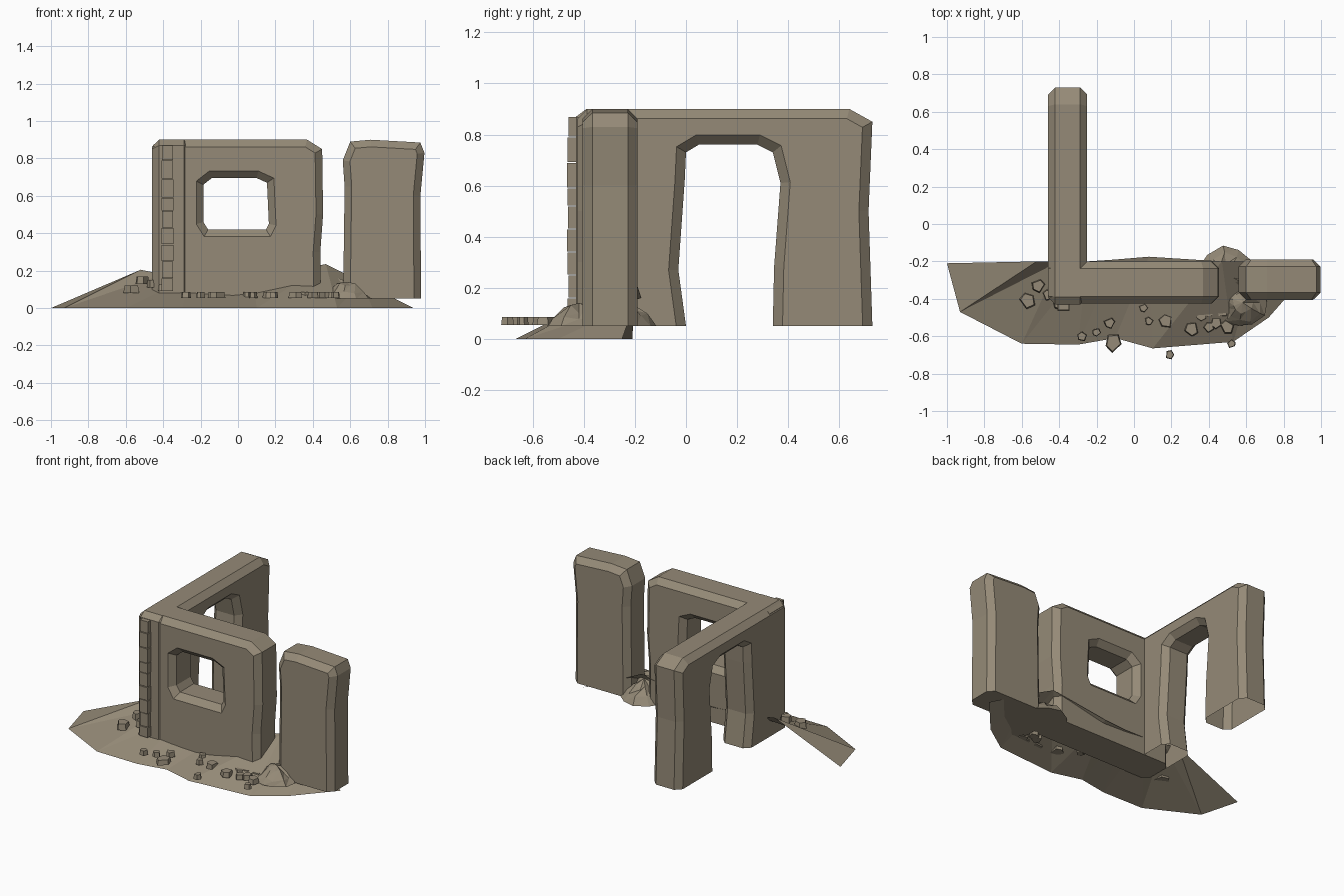
import bpy, bmesh, math, random
from mathutils import Matrix, Vector

if "Cube" in bpy.data.objects:
    bpy.data.objects.remove(bpy.data.objects["Cube"])

random.seed(4)
stone = bpy.data.materials.new("weathered stone")
stone.diffuse_color = (0.30, 0.255, 0.185, 1)
stone.use_nodes = True
stone.node_tree.nodes["Principled BSDF"].inputs["Base Color"].default_value = stone.diffuse_color


def finish(name, bm, recalc=True):
    if recalc:
        bmesh.ops.recalc_face_normals(bm, faces=bm.faces[:])
    me = bpy.data.meshes.new(name)
    bm.to_mesh(me)
    bm.free()
    me.materials.append(stone)
    ob = bpy.data.objects.new(name, me)
    bpy.context.collection.objects.link(ob)
    return ob


def wall(name, outlines, lo, hi, side=False, chamfer=0.038):
    """Chamfered slab from (u, z) outlines, cut flat at z = 0.05."""
    cu = bpy.data.curves.new(name + "_profile", 'CURVE')
    cu.dimensions, cu.fill_mode = '2D', 'BOTH'
    cu.extrude = (hi - lo) / 2 - chamfer
    cu.bevel_depth, cu.bevel_resolution, cu.offset = chamfer, 0, -chamfer
    for pts in outlines:
        sp = cu.splines.new('POLY')
        sp.points.add(len(pts) - 1)
        for p, (u, z) in zip(sp.points, pts):
            p.co = (u, z, 0, 1)
        sp.use_cyclic_u = True
    tmp = bpy.data.objects.new(name + "_profile", cu)
    bpy.context.collection.objects.link(tmp)
    bpy.context.view_layer.update()
    me = bpy.data.meshes.new_from_object(tmp.evaluated_get(bpy.context.evaluated_depsgraph_get()))
    bm = bmesh.new()
    bm.from_mesh(me)
    bpy.data.objects.remove(tmp)
    mid = (lo + hi) / 2
    for v in bm.verts:
        u, z, d = v.co
        v.co = (d + mid, u, z) if side else (u, d + mid, z)
    bmesh.ops.remove_doubles(bm, verts=bm.verts[:], dist=0.0005)
    bmesh.ops.bisect_plane(bm, geom=bm.verts[:] + bm.edges[:] + bm.faces[:],
                           plane_co=(0, 0, 0.05), plane_no=(0, 0, 1), clear_inner=True)
    bmesh.ops.holes_fill(bm, edges=[e for e in bm.edges if e.is_boundary])
    for f in bm.faces:
        f.smooth = False
    return finish(name, bm)


# front wall with window
wall("front_wall", [
    [(-0.455, -0.1), (0.445, -0.1), (0.44, 0.3), (0.455, 0.5), (0.45, 0.85), (0.37, 0.9),
     (-0.42, 0.9), (-0.455, 0.87)],
    [(-0.16, 0.42), (0.15, 0.42), (0.165, 0.45), (0.155, 0.67), (0.10, 0.695),
     (-0.14, 0.695), (-0.185, 0.66), (-0.185, 0.46)]], -0.425, -0.20)

# side wall with doorway
wall("side_wall", [
    [(-0.43, -0.1), (0, -0.1), (0, 0.05), (-0.03, 0.27), (-0.005, 0.62), (0, 0.73),
     (0.05, 0.76), (0.28, 0.76), (0.34, 0.73), (0.37, 0.61), (0.345, 0.28), (0.34, 0.05),
     (0.34, -0.1), (0.73, -0.1), (0.73, 0.05), (0.715, 0.5), (0.73, 0.85), (0.64, 0.9),
     (-0.39, 0.9), (-0.43, 0.87)]], -0.46, -0.25, side=True)

# separate broken pier
wall("broken_pier", [
    [(0.56, -0.1), (0.98, -0.1), (0.975, 0.6), (0.997, 0.83), (0.975, 0.885), (0.71, 0.9),
     (0.60, 0.89), (0.56, 0.79), (0.57, 0.65)]], -0.405, -0.19)

# sloping earth bank: open sheet, outer rim on the ground, ridge inside the wall
rim = [(-1, -0.21), (-0.93, -0.47), (-0.6, -0.64), (-0.3, -0.645), (-0.1, -0.61),
       (0.1, -0.665), (0.53, -0.63), (0.72, -0.5), (0.94, -0.25)]
ridge = [(-0.76, -0.208, 0.10), (-0.52, -0.2, 0.205), (-0.4, -0.2, 0.18), (-0.25, -0.2, 0.17),
         (-0.1, -0.19, 0.16), (0.08, -0.175, 0.16), (0.47, -0.2, 0.235), (0.66, -0.2, 0.14)]
bm = bmesh.new()
a = [bm.verts.new((x, y, 0)) for x, y in rim]
b = [a[0]] + [bm.verts.new(p) for p in ridge[1:]] + [a[-1]]
for i in range(len(a) - 1):
    lo, hi = (a[i], a[i + 1]), (b[i], b[i + 1])
    for tri in ((lo[0], lo[1], hi[1]), (lo[0], hi[1], hi[0])):
        if len(set(tri)) == 3:
            bm.faces.new(tri)
bank = finish("earth_bank", bm)


# rubble heaps filling the gap
def heap(name, c, r, h, n=11):
    bm = bmesh.new()
    rings = []
    for k, (s, t) in enumerate(((1, 0), (0.75, 0.35), (0.4, 0.75))):
        rings.append([bm.verts.new((
            c[0] + r[0] * s * math.cos(math.tau * i / n) * random.uniform(0.88, 1.08),
            c[1] + r[1] * s * math.sin(math.tau * i / n) * random.uniform(0.88, 1.08),
            0.05 + h * t * (random.uniform(0.7, 1.25) if k else 0))) for i in range(n)])
    for p, q in zip(rings, rings[1:]):
        for i in range(n):
            j = (i + 1) % n
            bm.faces.new((p[i], p[j], q[j]))
            bm.faces.new((p[i], q[j], q[i]))
    top = bm.verts.new((c[0], c[1], 0.05 + h))
    for i in range(n):
        bm.faces.new((rings[-1][i], rings[-1][(i + 1) % n], top))
    bm.faces.new(rings[0][::-1])
    finish(name, bm)


heap("rubble_back", (0.50, -0.27), (0.16, 0.15), 0.12)
heap("rubble_front", (0.58, -0.42), (0.14, 0.14), 0.09)


# fallen stones: small irregular five-sided blocks
def block(name, x, y, z, r, h=0.032):
    bm = bmesh.new()
    turn = random.uniform(0, 6)
    ring = [(r * random.uniform(0.85, 1.1), turn + math.tau * (i + random.uniform(-.2, .2)) / 5)
            for i in range(5)]
    lo = [bm.verts.new((x + q * math.cos(t), y + q * math.sin(t), z)) for q, t in ring]
    hi = [bm.verts.new((x + .85 * q * math.cos(t), y + .85 * q * math.sin(t), z + h)) for q, t in ring]
    bm.faces.new(lo)
    bm.faces.new(hi)
    for i in range(5):
        j = (i + 1) % 5
        bm.faces.new((lo[i], lo[j], hi[j], hi[i]))
    finish(name, bm)


fallen = [(-.28, -.60, .03), (-.2, -.58, .025), (-.13, -.53, .032), (-.11, -.635, .05),
          (.05, -.45, .025), (.08, -.52, .025), (.17, -.52, .04), (.19, -.70, .027),
          (.31, -.56, .045), (.36, -.49, .035), (.40, -.55, .03), (.44, -.53, .035),
          (.50, -.55, .04), (.52, -.64, .025), (.47, -.47, .035), (.51, -.40, .035), (.40, -.47, .035)]
for i, (x, y, r) in enumerate(fallen):
    block(f"fallen_stone_{i}", x, y, 0.053, r)
for i, (x, y, z, r) in enumerate([(-.57, -.41, .08, .045), (-.51, -.33, .13, .04),
                                  (-.40, -.42, .09, .045), (-.46, -.38, .11, .03)]):
    block(f"bank_stone_{i}", x, y, z, r, 0.04)

# column of corner stones on the front face
levels = [0.09, 0.16, 0.25, 0.34, 0.43, 0.52, 0.59, 0.69, 0.79, 0.87]
for i, (z0, z1) in enumerate(zip(levels, levels[1:])):
    bm = bmesh.new()
    bmesh.ops.create_cube(bm, size=1)
    out = random.uniform(0, 0.012)
    for v in bm.verts:
        v.co = Vector((-0.377 + v.co.x * (0.058 + out / 2), -0.425 + v.co.y * (0.07 + out),
                       (z0 + z1) / 2 + v.co.z * (z1 - z0 - 0.004)))
    finish(f"corner_stone_{i}", bm)
